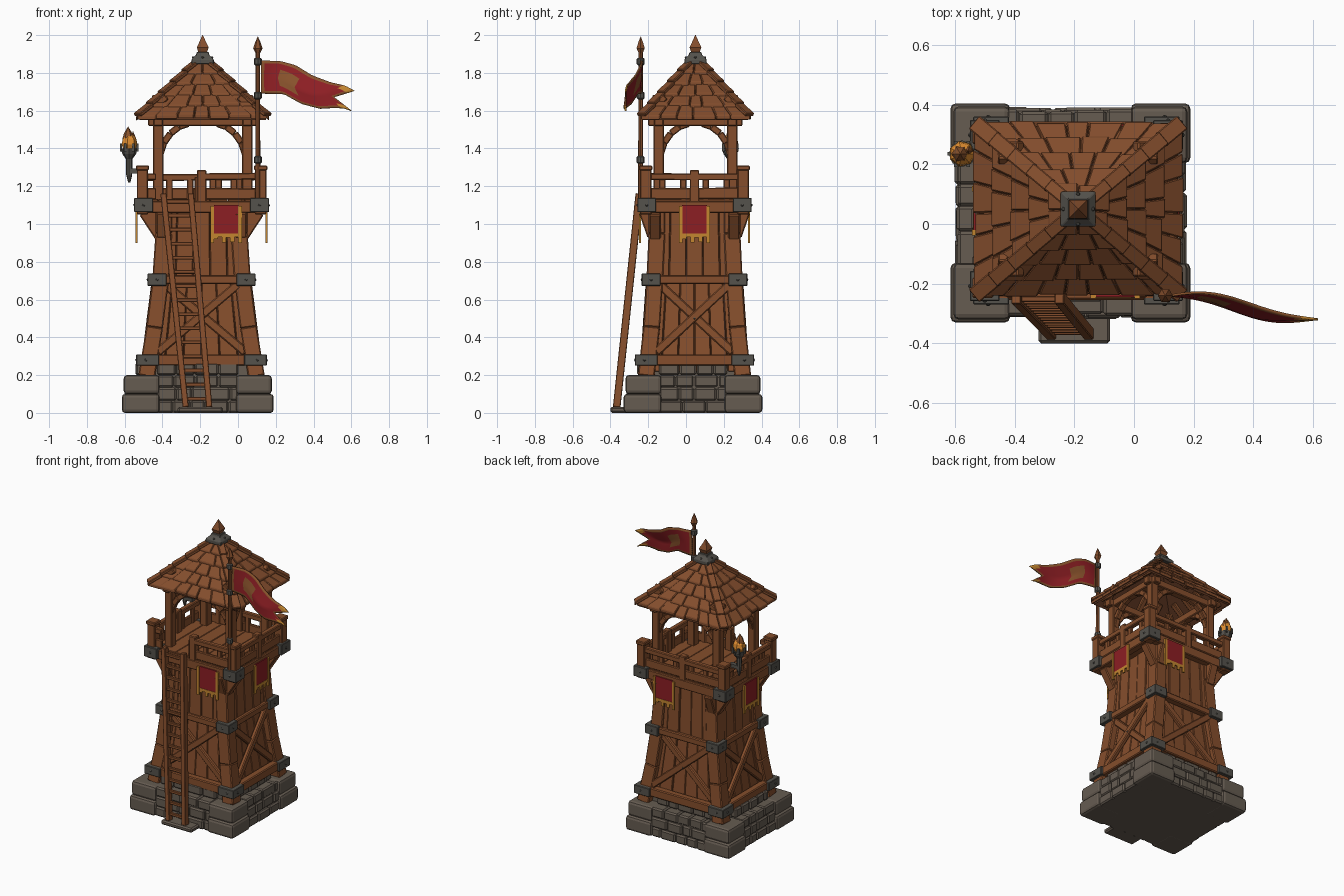
import bpy, bmesh, math, random
from mathutils import Matrix, Vector as V

if "Cube" in bpy.data.objects:
    bpy.data.objects.remove(bpy.data.objects["Cube"])

random.seed(4)
rnd = random.uniform
CX, CY = -0.193, 0.045                      # tower axis


def material(name, rgb):
    m = bpy.data.materials.new(name)
    m.diffuse_color = (*rgb, 1)
    m.use_nodes = True
    m.node_tree.nodes["Principled BSDF"].inputs["Base Color"].default_value = m.diffuse_color
    return m


WOOD = material("wood", (.235, .076, .025))
SHINGLE = material("shingle wood", (.23, .075, .026))
DARK = material("dark wood", (.11, .037, .015))
STONE = material("stone", (.133, .107, .083))
METAL = material("iron", (.09, .084, .072))
RED = material("red cloth", (.265, .013, .017))
GOLD = material("gold cloth", (.55, .24, .03))
FLAME = material("flame", (.75, .27, .03))
TAN = material("brown cloth", (.25, .085, .025))


def finish(bm, name, mats, bevel=0, smooth=False):
    bmesh.ops.recalc_face_normals(bm, faces=bm.faces)
    me = bpy.data.meshes.new(name)
    bm.to_mesh(me)
    bm.free()
    ob = bpy.data.objects.new(name, me)
    bpy.context.collection.objects.link(ob)
    for m in mats if isinstance(mats, list) else [mats]:
        me.materials.append(m)
    if bevel:
        b = ob.modifiers.new("bevel", 'BEVEL')
        b.width, b.segments = bevel, 2 if bevel > .015 else 1
    if smooth:
        me.polygons.foreach_set("use_smooth", [True] * len(me.polygons))
    return ob


def box(bm, c, s):
    bmesh.ops.create_cube(bm, size=1, matrix=Matrix.Translation(c) @ Matrix.Diagonal((*s, 1)))


def beam(bm, a, b, w, d, face):
    """Box from a to b; d is its depth towards face, w its width."""
    a, b = V(a), V(b)
    z = (b - a).normalized()
    y = V(face)
    y = (y - z * y.dot(z)).normalized()
    x = y.cross(z)
    m = Matrix((x * w, y * d, b - a)).transposed().to_4x4()
    bmesh.ops.create_cube(bm, size=1, matrix=Matrix.Translation((a + b) / 2) @ m)


def hexa(bm, q0, q1):
    a, b = [[bm.verts.new(p) for p in q] for q in (q0, q1)]
    bm.faces.new(a)
    bm.faces.new(b)
    for i in range(4):
        j = (i + 1) % 4
        bm.faces.new((a[i], a[j], b[j], b[i]))


def P(i, u, o, z):
    """Point on side i (front, right, back, left): u along, o outwards."""
    x, y = [(u, -o), (o, u), (-u, o), (-o, -u)][i]
    return V((CX + x, CY + y, z))


def OUT(i):
    return [V((0, -1, 0)), V((1, 0, 0)), V((0, 1, 0)), V((-1, 0, 0))][i]


def uo(i, hx, hy):
    return (hx, hy) if i % 2 == 0 else (hy, hx)


def lathe(bm, c, prof, n=8, rot=0):
    rings = [[bm.verts.new((c[0] + r * math.cos(rot + k * math.tau / n),
                            c[1] + r * math.sin(rot + k * math.tau / n), z)) for k in range(n)]
             for r, z in prof]
    for a, b in zip(rings, rings[1:]):
        for k in range(n):
            bm.faces.new((a[k], a[k - 1], b[k - 1], b[k]))
    bm.faces.new(rings[0])
    bm.faces.new(rings[-1])


def lerp(z, pts):
    for (z0, a), (z1, b) in zip(pts, pts[1:]):
        if z <= z1:
            return a + (b - a) * (z - z0) / (z1 - z0)
    return pts[-1][1]


def body(z):                                # half sizes of the tower body
    return (lerp(z, [(.18, .336), (.45, .292), (.7, .260), (.95, .243), (1.1, .243)]),
            lerp(z, [(.18, .300), (.45, .270), (.7, .254), (.95, .242), (1.1, .242)]))


SIGNS = [(-1, -1), (1, -1), (1, 1), (-1, 1)]

# Stone base: core, corner blocks, coursed wall stones, ladder slab
core, st, cb = bmesh.new(), bmesh.new(), bmesh.new()
BX, BY = -.213, .037
box(core, (BX, BY, .095), (.74, .67, .19))
box(core, (BX, BY, .22), (.58, .52, .07))
for sx, sy in SIGNS:
    for k, w in enumerate((.2, .19)):
        o = .01 * k
        box(cb, (BX + sx * (.402 - o - w / 2), BY + sy * (.367 - o - w / 2), .05 + .1 * k), (w, w, .101))
for i in range(4):
    hu, ho = uo(i, .4, .365)
    shift = V((BX - CX, BY - CY, 0))
    for z0, z1, o in ((0, .065, -.012), (.065, .135, -.016), (.135, .2, -.022), (.2, .265, -.072)):
        end = hu - .185
        u = -end
        while u < end - .01:
            w = rnd(.07, .13)
            v = end if u + w > end - .04 else u + w
            d = ho + o + rnd(-.005, .004)
            quad = lambda e: [P(i, a, e, z) + shift for a, z in ((u + .001, z0), (v - .001, z0), (v - .001, z1 - .001), (u + .001, z1 - .001))]
            hexa(st, quad(ho + o - .12), quad(d))
            u = v
box(st, (-.2, -.345, .016), (.24, .11, .032))
finish(core, "base_core", STONE)
finish(st, "base_stones", STONE, .009)
finish(cb, "base_corner_blocks", STONE, .018)

# Tower walls: dark core, planks, legs, bands and cross braces
core, pl, fr = bmesh.new(), bmesh.new(), bmesh.new()
sq = lambda hx, hy, z: [(CX + a * hx, CY + b * hy, z) for a, b in SIGNS]
hexa(core, sq(.27, .235, .2), sq(.21, .205, .7))
hexa(core, sq(.21, .205, .7), sq(.21, .205, 1.08))
for i in range(4):
    for z0, z1, inset, n in ((.22, .7, .04, 6), (.7, 1.08, .01, 5)):
        for k in range(n):
            f0, f1 = -1 + 2 * k / n + .005, -1 + 2 * (k + 1) / n - .005
            j = rnd(-.004, .004)

            def quad(dep):
                r = []
                for f, z in ((f0, z0), (f1, z0), (f1, z1), (f0, z1)):
                    hu, ho = uo(i, *body(z))
                    r.append(P(i, f * (hu - .03), ho - dep, z))
                return r
            hexa(pl, quad(inset + .03), quad(inset + j))
    for z, h in ((.28, .06), (.705, .045)):
        hu, ho = uo(i, *body(z))
        beam(fr, P(i, -hu, ho - .015, z), P(i, hu, ho - .015, z), h, .05, OUT(i))
    for s in (-1, 1):
        (u0, o0), (u1, o1) = uo(i, *body(.32)), uo(i, *body(.68))
        beam(fr, P(i, -s * (u0 - .08), o0 - .025 + .008 * s, .32), P(i, s * (u1 - .07), o1 - .02 + .008 * s, .68), .045, .03, OUT(i))
for sx, sy in SIGNS:
    zs = [.19, .45, .7, .95, 1.08]
    for z0, z1 in zip(zs, zs[1:]):
        ends = [(CX + sx * (body(z)[0] - .043), CY + sy * (body(z)[1] - .043), z) for z in (z0, z1)]
        beam(fr, *ends, .088, .088, (0, -1, 0))
    # Struts under the platform corners
    for dx, dy in ((1, 0), (0, 1)):
        a = (CX + sx * .208, CY + sy * .208, .94)
        b = (CX + sx * (.208 + .085 * dx), CY + sy * (.208 + .045 * dy), 1.07)
        beam(fr, a, b, .06, .085, (dx, dy, .01))
finish(core, "wall_core", DARK)
finish(pl, "wall_planks", WOOD, .003)
finish(fr, "tower_frame", WOOD, .006)

# Platform: beams, deck, parapet boards, rails and posts
pf, dk = bmesh.new(), bmesh.new()
HX, HY = .335, .28
box(dk, (CX, CY, 1.095), (.62, .52, .04))
for k in range(7):
    box(dk, (CX - .276 + .092 * k, CY, 1.12), (.09, .53, .022 + rnd(0, .006)))
finish(dk, "platform_deck", WOOD, .003)
for i in range(4):
    hu, ho = uo(i, HX, HY)
    beam(pf, P(i, -hu, ho - .025, 1.09), P(i, hu, ho - .025, 1.09), .065, .05, OUT(i))
    gap = -.02 if i == 0 else -hu           # ladder opening at the front
    for z, h, d in ((1.16, .06, .022), (1.25, .036, .035)):
        beam(pf, P(i, gap, ho - .02, z), P(i, hu, ho - .02, z + rnd(-.005, .005)), h, d, OUT(i))
        if i == 0:
            beam(pf, P(i, -hu, ho - .02, z), P(i, -.24, ho - .02, z), h, d, OUT(i))
    for u in ((-.02, .09, .2) if i == 0 else (-.17, -.06, .06, .17)):
        beam(pf, P(i, u, ho - .025, 1.12), P(i, u, ho - .025, 1.25), .035, .022, OUT(i))
    beam(pf, P(i, 0, ho - .025, 1.1), P(i, 0, ho - .025, 1.285), .05, .045, OUT(i))
for sx, sy in SIGNS:
    x, y = CX + sx * (HX - .022), CY + sy * (HY - .022)
    box(pf, (x, y, 1.17), (.06, .06, .24))
    box(pf, (x, y, 1.297), (.07, .07, .026))
finish(pf, "platform_railing", WOOD, .005)

# Iron corner brackets with bolts
br = bmesh.new()
bolt = lambda p: bmesh.ops.create_icosphere(br, subdivisions=1, radius=.011, matrix=Matrix.Translation(p))
for z, w, h in ((.28, .12, .06), (.705, .1, .065), (1.1, .1, .075)):
    hx, hy = (.357, .303) if z > 1 else (v + .026 for v in body(z))
    for sx, sy in SIGNS:
        box(br, (CX + sx * (hx - w / 2), CY + sy * (hy - w / 2), z), (w, w, h))
        for px, py in ((hx - .003, hy - .05), (hx - .05, hy - .003)):
            bolt((CX + sx * px, CY + sy * py, z))
for i in range(4):                          # bolts at the brace crossings
    bolt(P(i, 0, uo(i, *body(.5))[1] - .003, .5))
finish(br, "iron_brackets", METAL, .004)

# Upper posts, head beams, arched braces and rafters
CX, CY = -.187, .05
up = bmesh.new()
for sx, sy in SIGNS:
    box(up, (CX + sx * .235, CY + sy * .195, 1.34), (.055, .055, .44))
RX, RY, EAVE, RISE = .348, .290, 1.562, .325
for i in range(4):
    hu, ho = uo(i, .235, .195)
    beam(up, P(i, -hu - .055, ho, 1.545), P(i, hu + .055, ho, 1.545), .05, .05, OUT(i))
    for s in (-1, 1):
        pts = [(hu - .01, 1.37), (hu - .03, 1.43), (hu - .065, 1.48), (hu - .11, 1.515), (hu - .16, 1.532)]
        for a, b in zip(pts, pts[1:]):
            beam(up, P(i, s * a[0], ho, a[1]), P(i, s * b[0], ho, b[1]), .036, .035, OUT(i))
    ru, ro = uo(i, RX, RY)
    for k in range(-2, 3):
        u = k * ru * .36
        beam(up, P(i, u, ro * .93, EAVE + .003), P(i, u, ro * .55, EAVE + .45 * RISE - .035), .035, .035, OUT(i))
finish(up, "roof_frame", WOOD, .005)

# Roof: under panels, rows of shingles and hip caps
un, sh = bmesh.new(), bmesh.new()


def roof_quad(i, f0, f1, s0, s1, lo, hi):
    ru, ro = uo(i, RX, RY)
    return [P(i, f * ru * s, ro * s, EAVE + (1 - s) * RISE + l)
            for f, s, l in ((f0, s0, lo), (f1, s0, lo), (f1, s1, hi), (f0, s1, hi))]


for i in range(4):
    hexa(un, roof_quad(i, -1, 1, .96, .06, -.025, -.025), roof_quad(i, -1, 1, .96, .06, -.006, -.006))
    for r in range(5):
        s0 = 1 - .178 * r
        n = max(2, round(2 * s0 * uo(i, RX, RY)[0] / .095))
        cuts = [-1] + [-1 + 2 * (k + rnd(-.2, .2)) / n for k in range(1, n)] + [1]
        for a, b in zip(cuts, cuts[1:]):
            a, b, e = a + .005 / s0, b - .005 / s0, s0 + rnd(-.015, .015)
            l = rnd(.012, .02)
            hexa(sh, roof_quad(i, a, b, e, s0 - .22, l - .024, -.02), roof_quad(i, a, b, e, s0 - .22, l, 0))
for sx, sy in SIGNS:
    for r in range(5):
        s0, s1 = .995 - .178 * r, .80 - .178 * r
        p = [(CX + sx * RX * s, CY + sy * RY * s, EAVE + (1 - s) * RISE + d) for s, d in ((s0, .014), (s1, .004))]
        beam(sh, *p, .056 - .003 * r, .02, (0, 0, 1))
finish(un, "roof_panels", DARK)
finish(sh, "roof_shingles", SHINGLE, .004)

# Iron roof cap and wooden finial
bm = bmesh.new()
lathe(bm, (CX, CY), [(.083, 1.848), (.083, 1.872), (.05, 1.895), (.045, 1.91)], 4, math.pi / 4)
for i in range(4):
    bmesh.ops.create_icosphere(bm, subdivisions=1, radius=.009, matrix=Matrix.Translation(P(i, 0, .05, 1.882)))
finish(bm, "roof_cap", METAL, .003)
bm = bmesh.new()
lathe(bm, (CX, CY), [(.03, 1.905), (.044, 1.935), (.022, 1.968), (.002, 2.0)], 4, math.pi / 4)
finish(bm, "roof_finial", SHINGLE)
CX, CY = -.193, .045

# Ladder
bm = bmesh.new()
rails = [(V((-.277, -.367, .03)), V((-.395, -.247, 1.16))), (V((-.152, -.367, .03)), V((-.25, -.247, 1.16)))]
for a, b in rails:
    beam(bm, a, b, .032, .04, (0, -1, 0))
for k in range(15):
    t = .04 + k * .066
    beam(bm, *[a.lerp(b, t) for a, b in rails], .02, .02, (0, -1, 0))
finish(bm, "ladder", WOOD, .003)

# Hanging banners: red panel, gold side edges and ragged gold hem
cl = bmesh.new()
for i, c in enumerate((.13, 0, -.13, 0)):
    o = uo(i, .343, .288)[1]

    def plate(u0, u1, z0, z1, d, mat):
        n = len(cl.faces)
        q = lambda e: [P(i, c + u, e, z) for u, z in ((u0, z0), (u1, z0), (u1, z1), (u0, z1))]
        hexa(cl, q(o - .005), q(o + d))
        cl.faces.ensure_lookup_table()
        for f in cl.faces[n:]:
            f.material_index = mat
    plate(-.065, .065, .945, 1.1, .002, 0)
    for s in (-1, 1):
        plate(*sorted((s * .064, s * .083)), .9, 1.095, .006, 1)
    for k in range(6):
        plate(-.065 + k * .0217, -.065 + (k + 1) * .0217, (.92, .93, .903, .928, .905, .93)[k], .95, .004, 1)
finish(cl, "banners", [RED, GOLD])

# Flagpole with iron collars and a spear tip
FP = (.105, -.24)
bm = bmesh.new()
lathe(bm, FP, [(.014, 1.12), (.011, 1.92)])
lathe(bm, FP, [(.01, 1.9), (.025, 1.93), (.015, 1.96), (.001, 1.992)], 6)
finish(bm, "flagpole", WOOD)
bm = bmesh.new()
for z in (1.34, 1.68, 1.86):
    lathe(bm, FP, [(.014, z - .02), (.021, z - .014), (.021, z + .014), (.014, z + .02)])
finish(bm, "flagpole_collars", METAL)

# Swallow-tailed flag with border, emblem patch and gold tips
bm = bmesh.new()
NS, NT = 26, 12
TOP = [(0, 1.865), (.2, 1.863), (.37, 1.84), (.55, 1.785), (.75, 1.748), (.9, 1.732), (1, 1.705)]
BOT = [(0, 1.69), (.25, 1.688), (.45, 1.635), (.65, 1.61), (.82, 1.615), (.92, 1.612), (1, 1.598)]
grid = []
for a in range(NS + 1):
    s, row = a / NS, []
    for b in range(NT + 1):
        t = b / NT
        mid = 1 - abs(2 * t - 1)
        length = .48 + .015 * t - .1 * mid
        y = -.24 - .08 * s * s - .04 * math.sin(math.pi * s) * (1 - t) + .014 * math.sin(math.tau * s)
        z = lerp(s, BOT) * (1 - t) + lerp(s, TOP) * t + .02 * mid * s ** 4
        row.append(bm.verts.new((.122 + s * length, y, z)))
    grid.append(row)
for a in range(NS):
    for b in range(NT):
        f = bm.faces.new((grid[a][b], grid[a + 1][b], grid[a + 1][b + 1], grid[a][b + 1]))
        if a >= NS - 3 and b in (0, 1, NT - 2, NT - 1):
            f.material_index = 2
        elif b in (0, NT - 1) or a in (0, NS - 1) or (6 <= a <= 11 and 3 <= b <= 8):
            f.material_index = 1
ob = finish(bm, "flag", [RED, TAN, GOLD], 0, True)
so = ob.modifiers.new("thickness", 'SOLIDIFY')
so.thickness, so.offset = .008, 0

# Wall torch: iron holder, basket and flame
T = (-.576, .235)
bm = bmesh.new()
lathe(bm, T, [(.006, 1.22), (.016, 1.26), (.018, 1.345), (.036, 1.37), (.045, 1.4), (.03, 1.4)])
box(bm, (-.545, T[1], 1.28), (.07, .03, .025))
for k in range(6):
    a = k * math.tau / 6
    box(bm, (T[0] + .043 * math.cos(a), T[1] + .043 * math.sin(a), 1.405), (.012, .012, .04))
finish(bm, "torch_holder", METAL)
bm = bmesh.new()
lathe(bm, T, [(.032, 1.39), (.044, 1.42), (.038, 1.45), (.018, 1.472)], 7)
finish(bm, "torch_flame", FLAME)
bm = bmesh.new()
lathe(bm, (T[0] - .006, T[1]), [(.03, 1.45), (.022, 1.48), (.001, 1.515)], 6)
lathe(bm, (T[0] + .02, T[1] + .01), [(.018, 1.44), (.014, 1.46), (.001, 1.49)], 5)
finish(bm, "torch_flame_tips", TAN)
